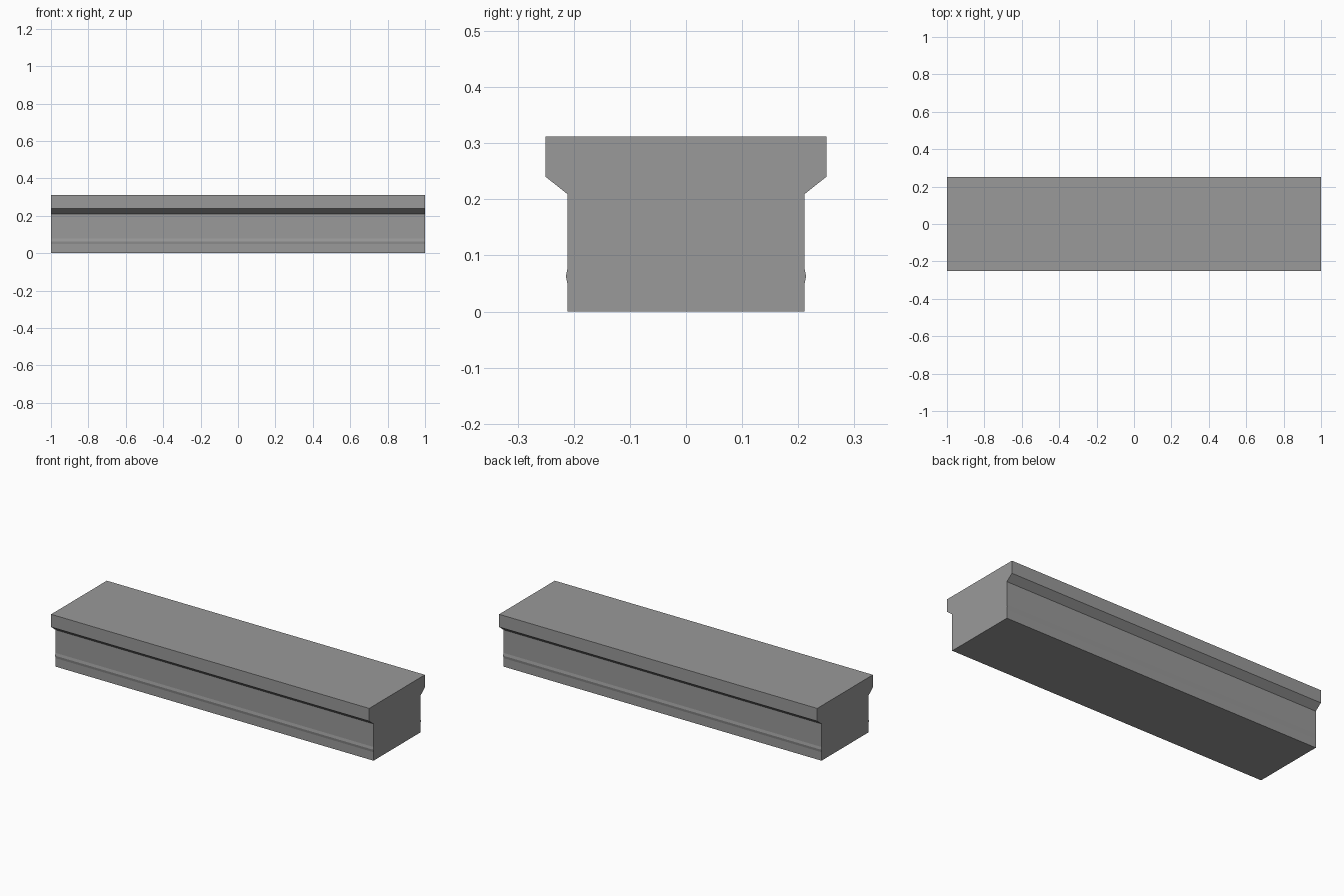
import bpy
import bmesh

cube = bpy.data.objects.get("Cube")
if cube:
    bpy.data.objects.remove(cube, do_unlink=True)


def make_material(name, colour):
    mat = bpy.data.materials.new(name)
    mat.use_nodes = True
    mat.diffuse_color = colour
    mat.node_tree.nodes["Principled BSDF"].inputs["Base Color"].default_value = colour
    return mat


def extrude_profile(name, half_profile, half_length, mat):
    """Mirror a (y, z) half profile and sweep it along x."""
    outline = half_profile + [(-y, z) for y, z in reversed(half_profile)]
    bm = bmesh.new()
    end = bm.faces.new([bm.verts.new((-half_length, y, z)) for y, z in outline])
    swept = bmesh.ops.extrude_face_region(bm, geom=[end], use_keep_orig=True)
    moved = [v for v in swept["geom"] if isinstance(v, bmesh.types.BMVert)]
    bmesh.ops.translate(bm, verts=moved, vec=(2 * half_length, 0, 0))
    bmesh.ops.recalc_face_normals(bm, faces=bm.faces[:])
    mesh = bpy.data.meshes.new(name)
    bm.to_mesh(mesh)
    bm.free()
    mesh.materials.append(mat)
    obj = bpy.data.objects.new(name, mesh)
    bpy.context.collection.objects.link(obj)
    return obj


grey = make_material("stone grey", (0.32, 0.32, 0.32, 1))

# Wall body with a slim raised bead, a sloped corbel and a square coping
half_profile = [
    (0.211, 0), (0.211, 0.048), (0.214, 0.063), (0.211, 0.078),
    (0.211, 0.209), (0.25, 0.24), (0.25, 0.312),
]
extrude_profile("ledge_beam", half_profile, 1.0, grey)
